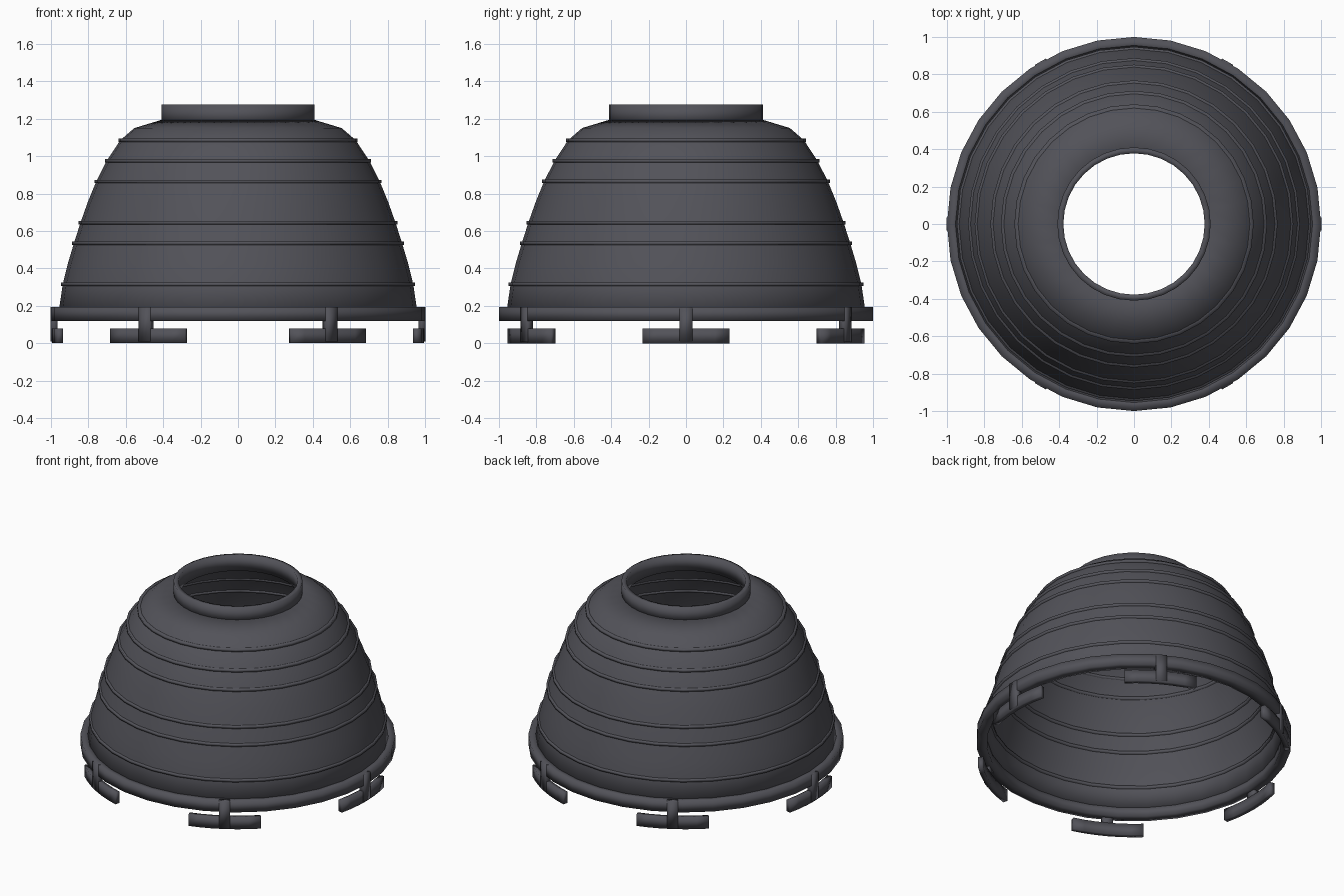
import bpy, math

if "Cube" in bpy.data.objects:
    bpy.data.objects.remove(bpy.data.objects["Cube"])

SIDES = 32

# Dark grey plastic
plastic = bpy.data.materials.new("dark_plastic")
plastic.diffuse_color = (0.085, 0.085, 0.1, 1.0)
plastic.use_nodes = True
plastic.node_tree.nodes["Principled BSDF"].inputs["Base Color"].default_value = plastic.diffuse_color


def make_object(name, verts, faces):
    mesh = bpy.data.meshes.new(name)
    mesh.from_pydata(verts, [], faces)
    mesh.materials.append(plastic)
    mesh.update()
    obj = bpy.data.objects.new(name, mesh)
    bpy.context.collection.objects.link(obj)
    bpy.ops.object.select_all(action='DESELECT')
    obj.select_set(True)
    bpy.context.view_layer.objects.active = obj
    # consistent outward normals
    bpy.ops.object.mode_set(mode='EDIT')
    bpy.ops.mesh.select_all(action='SELECT')
    bpy.ops.mesh.normals_make_consistent(inside=False)
    bpy.ops.object.mode_set(mode='OBJECT')
    bpy.ops.object.shade_smooth()
    return obj


def sweep(name, profile, start=0.0, arc=None, steps=SIDES):
    """Turn a closed (radius, z) profile about z: full turn, or a capped arc."""
    n = len(profile)
    full = arc is None
    rows = steps if full else steps + 1
    span = 2 * math.pi if full else arc
    verts = []
    for i in range(rows):
        a = start + span * i / steps
        verts += [(r * math.cos(a), r * math.sin(a), z) for r, z in profile]
    faces = []
    for i in range(steps):
        p, q = i * n, ((i + 1) % rows) * n
        faces += [(p + j, q + j, q + (j + 1) % n, p + (j + 1) % n) for j in range(n)]
    if not full:
        faces += [tuple(range(n)), tuple((rows - 1) * n + j for j in range(n))]
    return make_object(name, verts, faces)


def rect(r0, r1, z0, z1):
    return [(r0, z0), (r1, z0), (r1, z1), (r0, z1)]


# Domed shell with a thin wall
outer = [(0.957, 0.18), (0.937, 0.315), (0.91, 0.425), (0.877, 0.535),
         (0.842, 0.645), (0.803, 0.755), (0.758, 0.865), (0.702, 0.975),
         (0.63, 1.085), (0.555, 1.15), (0.40, 1.197)]
inner = [(r - 0.02, z - 0.012) for r, z in outer[:-1]] + [(0.385, 1.178)]
sweep("dome_shell", outer + inner[::-1])

# Raised bands around the shell
for i, (r, z) in enumerate([outer[k] for k in (1, 3, 4, 6, 7, 8)]):
    sweep(f"band_{i + 1}", rect(r - 0.032, r + 0.01, z - 0.009, z + 0.009))

# Neck collar and base ring
sweep("neck_collar", rect(0.378, 0.41, 1.17, 1.276))
sweep("base_ring", rect(0.935, 1.0, 0.12, 0.195))

# Six clips: a stem on the base ring and a curved foot below it
for i in range(6):
    a = i * math.pi / 3
    half = math.radians(13.5)
    sweep(f"clip_foot_{i + 1}", rect(0.962, 0.995, 0.0, 0.08), a - half, 2 * half, 6)
    half = math.radians(2.0)
    sweep(f"clip_stem_{i + 1}", rect(0.965, 1.002, 0.008, 0.195), a - half, 2 * half, 2)
